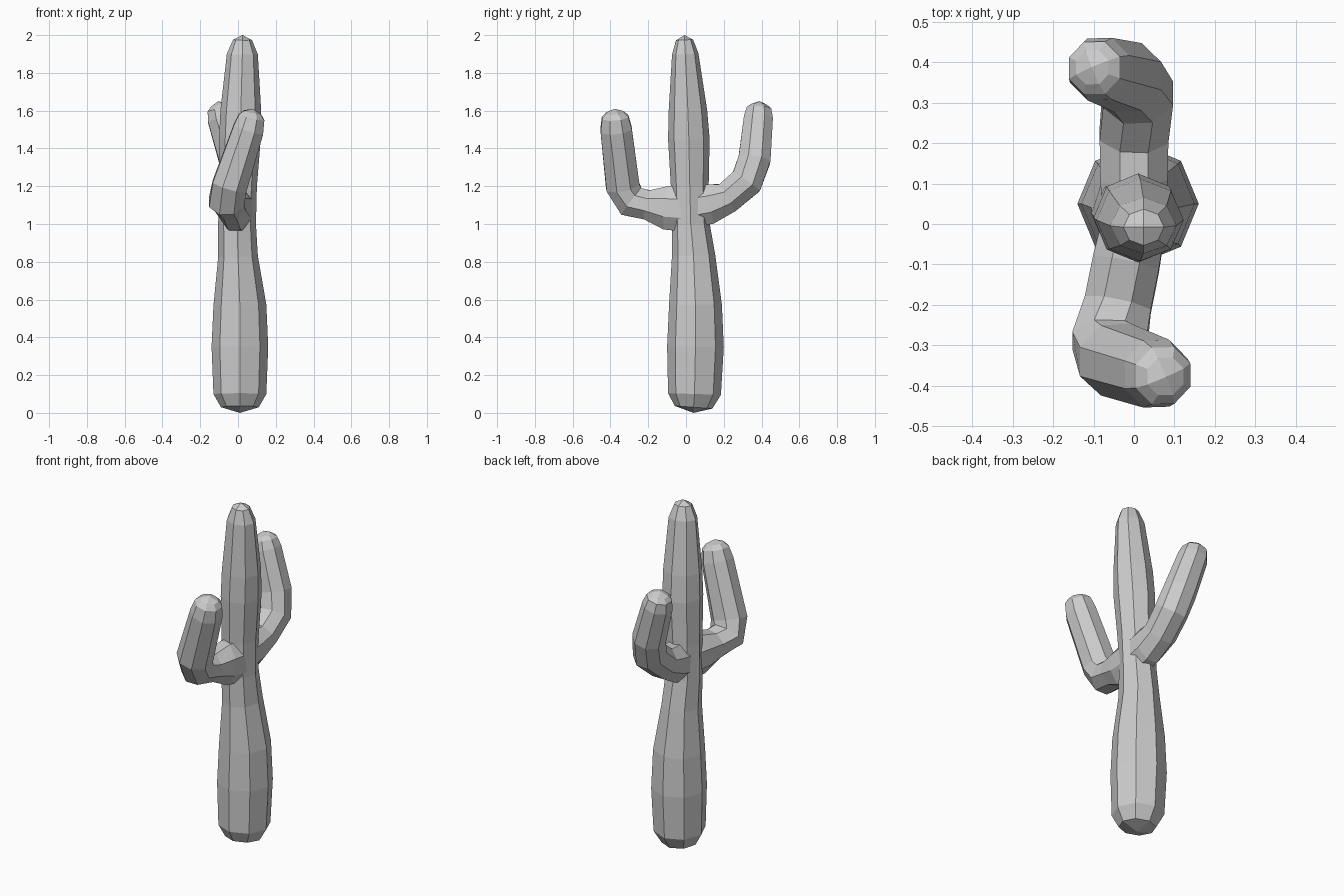
import bpy, bmesh, math
from mathutils import Vector

if "Cube" in bpy.data.objects:
    bpy.data.objects.remove(bpy.data.objects["Cube"], do_unlink=True)

SIDES = 8

skin = bpy.data.materials.new("plain grey")
skin.use_nodes = True
grey = (0.6, 0.6, 0.6, 1)
skin.diffuse_color = grey
skin.node_tree.nodes["Principled BSDF"].inputs["Base Color"].default_value = grey


def limb(name, stations, start, end, turn=0.0):
    """Loft octagons along stations (x, y, z, width radius, depth radius)."""
    bm = bmesh.new()
    centres = [Vector(s[:3]) for s in stations]
    rings = []
    for i, s in enumerate(stations):
        along = (centres[min(i + 1, len(centres) - 1)] - centres[max(i - 1, 0)]).normalized()
        side = Vector((1, 0, 0))
        side = (side - along * side.dot(along)).normalized()
        up = along.cross(side)
        ring = []
        for k in range(SIDES):
            a = 2 * math.pi * k / SIDES + turn
            ring.append(bm.verts.new(centres[i] + side * math.cos(a) * s[3] + up * math.sin(a) * s[4]))
        rings.append(ring)
    for low, high in zip(rings, rings[1:]):
        for k in range(SIDES):
            n = (k + 1) % SIDES
            bm.faces.new((low[k], low[n], high[n], high[k]))
    # Four-quad caps around a raised centre point
    for ring, point in ((rings[0], start), (rings[-1], end)):
        tip = bm.verts.new(point)
        for k in range(0, SIDES, 2):
            bm.faces.new((tip, ring[k], ring[k + 1], ring[(k + 2) % SIDES]))
    bmesh.ops.recalc_face_normals(bm, faces=bm.faces)
    mesh = bpy.data.meshes.new(name)
    bm.to_mesh(mesh)
    bm.free()
    mesh.materials.append(skin)
    obj = bpy.data.objects.new(name, mesh)
    bpy.context.collection.objects.link(obj)
    return obj


# Trunk: bulging foot, narrow waist, tapering crown
trunk = limb("cactus", [
    (.01, .04, .03, .10, .10),
    (.01, .045, .10, .14, .14),
    (.01, .05, .35, .15, .15),
    (.01, .05, .57, .14, .14),
    (.0, .04, .83, .105, .115),
    (-.005, .025, 1.0, .1, .1),
    (.0, .02, 1.2, .1, .1),
    (.01, .015, 1.45, .11, .11),
    (.015, .01, 1.6, .108, .102),
    (.023, -.004, 1.9, .082, .07),
    (.024, -.008, 1.975, .05, .045),
], (.01, .04, 0), (.024, -.008, 2.0))

# Front arm: reaches forward, then climbs leaning to the left
front_arm = limb("front_arm", [
    (.0, .0, 1.08, .085, .13),
    (-.02, -.10, 1.085, .09, .125),
    (-.04, -.20, 1.10, .09, .085),
    (-.06, -.29, 1.12, .1, .095),
    (-.045, -.335, 1.2, .1, .096),
    (.055, -.37, 1.5, .088, .09),
    (.072, -.375, 1.565, .075, .076),
    (.078, -.377, 1.59, .05, .05),
], (.0, .02, 1.08), (.08, -.378, 1.61), math.pi / 8)

# Back arm: rises gently, then climbs leaning to the right
back_arm = limb("back_arm", [
    (.0, .03, 1.09, .085, .12),
    (.0, .12, 1.105, .09, .115),
    (.0, .22, 1.14, .092, .09),
    (.01, .32, 1.225, .094, .094),
    (-.015, .362, 1.34, .092, .092),
    (-.085, .383, 1.56, .083, .083),
    (-.098, .386, 1.61, .07, .07),
    (-.103, .387, 1.63, .045, .045),
], (.0, .01, 1.08), (-.105, .388, 1.65), math.pi / 8)

# Weld the arms into the trunk as one skin
bpy.context.view_layer.objects.active = trunk
for arm in (front_arm, back_arm):
    weld = trunk.modifiers.new("weld_" + arm.name, 'BOOLEAN')
    weld.operation = 'UNION'
    weld.solver = 'EXACT'
    weld.object = arm
    bpy.ops.object.modifier_apply(modifier=weld.name)
    bpy.data.objects.remove(arm, do_unlink=True)
